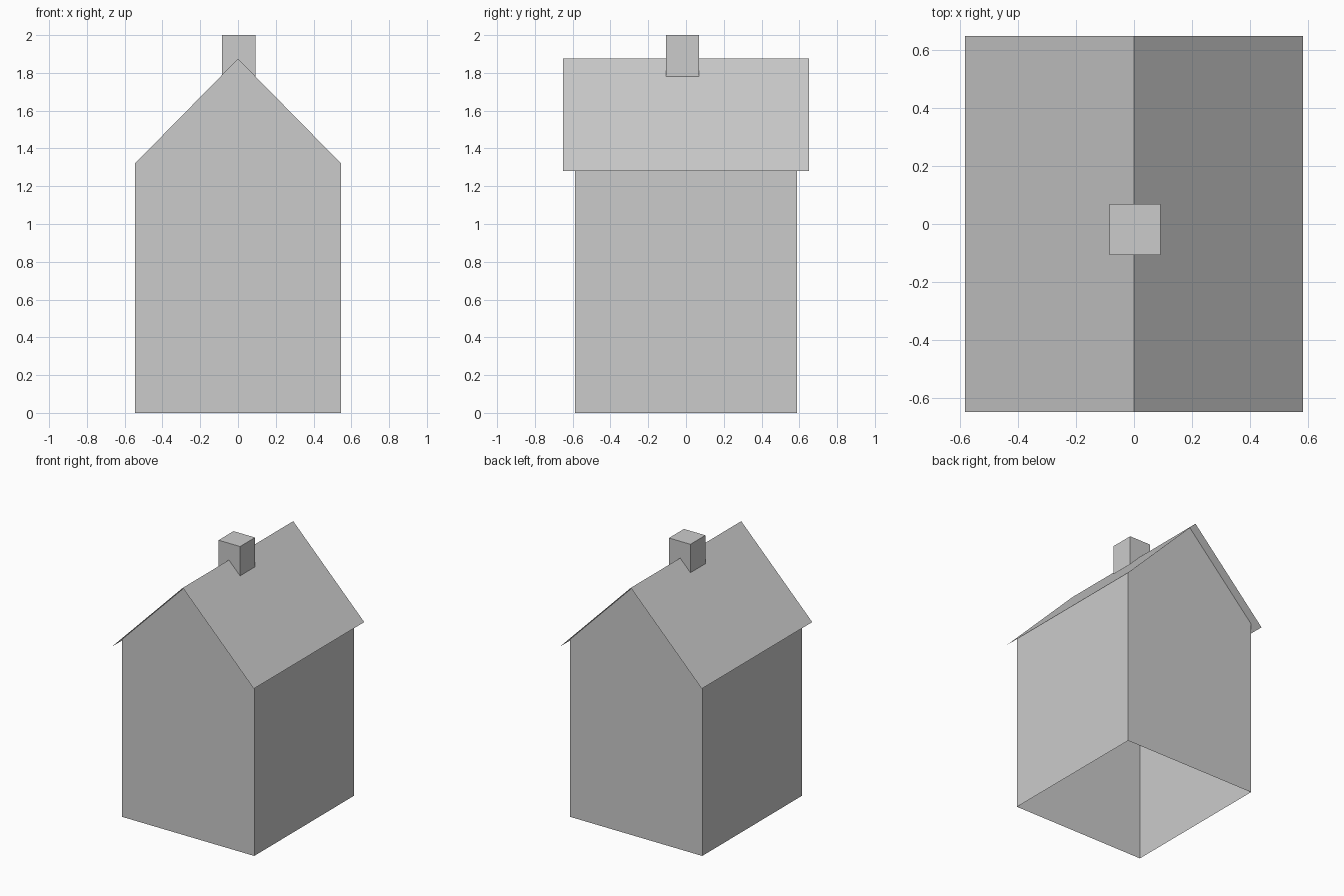
import bpy

if "Cube" in bpy.data.objects:
    bpy.data.objects.remove(bpy.data.objects["Cube"])

RIDGE_Z = 1.875
EAVE_X, EAVE_Z = 0.585, 1.28
WALL_X, WALL_Y, ROOF_Y = 0.545, 0.587, 0.65
WALL_Z = RIDGE_Z - (RIDGE_Z - EAVE_Z) * WALL_X / EAVE_X


def make(name, verts, faces):
    mesh = bpy.data.meshes.new(name)
    mesh.from_pydata(verts, [], faces)
    mesh.update()
    obj = bpy.data.objects.new(name, mesh)
    bpy.context.collection.objects.link(obj)
    return obj


def sweep(profile, y):
    """Copy an xz profile to the front (-y) and the back (+y)."""
    return [(x, s, z) for s in (-y, y) for x, z in profile]


# Walls: gabled front and back, plain sides, open underneath and under the roof
gable = [(-WALL_X, 0), (WALL_X, 0), (WALL_X, WALL_Z), (0, RIDGE_Z), (-WALL_X, WALL_Z)]
make("walls", sweep(gable, WALL_Y),
     [(0, 1, 2, 3, 4), (9, 8, 7, 6, 5), (1, 6, 7, 2), (5, 0, 4, 9)])

# Roof: two thin sheets overhanging the walls
pitch = [(-EAVE_X, EAVE_Z), (0, RIDGE_Z), (EAVE_X, EAVE_Z)]
make("roof", sweep(pitch, ROOF_Y), [(0, 1, 4, 3), (1, 2, 5, 4)])

# Chimney: open-bottomed box sunk into the ridge
x0, x1, y0, y1, z0, z1 = -0.085, 0.092, -0.107, 0.069, 1.76, 2.0
ring = [(x0, y0), (x1, y0), (x1, y1), (x0, y1)]
make("chimney", [(x, y, z) for z in (z0, z1) for x, y in ring],
     [(i, (i + 1) % 4, (i + 1) % 4 + 4, i + 4) for i in range(4)] + [(4, 5, 6, 7)])
